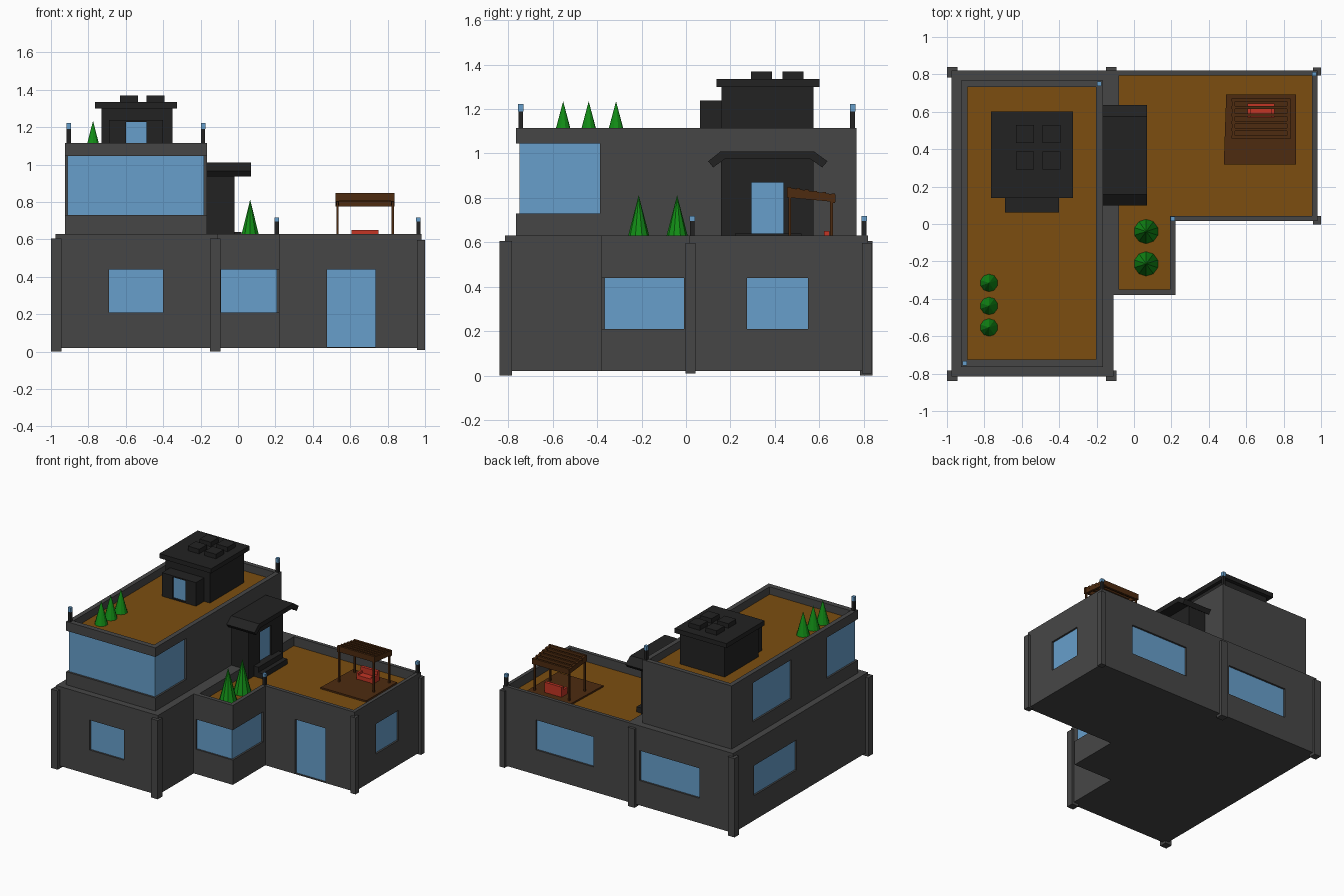
import bpy, bmesh, math
from mathutils import Vector

if "Cube" in bpy.data.objects:
    bpy.data.objects.remove(bpy.data.objects["Cube"])


def material(name, rgb):
    m = bpy.data.materials.new(name)
    m.diffuse_color = (*rgb, 1)
    m.use_nodes = True
    m.node_tree.nodes["Principled BSDF"].inputs["Base Color"].default_value = m.diffuse_color
    return m


GREY = material("wall grey", (0.062, 0.062, 0.062))
BLACK = material("charcoal", (0.016, 0.016, 0.016))
GLASS = material("glass blue", (0.135, 0.345, 0.60))
DECK = material("roof brown", (0.20, 0.076, 0.005))
WOOD = material("dark wood", (0.075, 0.024, 0.005))
GREEN = material("tree green", (0.006, 0.27, 0.008))
RED = material("sofa red", (0.55, 0.035, 0.018))


def finish(name, bm, mat):
    bmesh.ops.recalc_face_normals(bm, faces=bm.faces)
    me = bpy.data.meshes.new(name)
    bm.to_mesh(me)
    bm.free()
    if mat:
        me.materials.append(mat)
    ob = bpy.data.objects.new(name, me)
    bpy.context.collection.objects.link(ob)
    return ob


def prism(name, pts, lo, hi, mat, axis="z"):
    """Extrude a 2D outline: (x, y) along z, or (y, z) along x."""
    bm = bmesh.new()
    at = (lambda p, h: (p[0], p[1], h)) if axis == "z" else (lambda p, h: (h, p[0], p[1]))
    face = bm.faces.new([bm.verts.new(at(p, lo)) for p in pts])
    ext = bmesh.ops.extrude_face_region(bm, geom=[face])
    move = Vector(at((0, 0), hi - lo))
    bmesh.ops.translate(bm, vec=move, verts=[v for v in ext["geom"] if isinstance(v, bmesh.types.BMVert)])
    return finish(name, bm, mat)


def box(name, x0, x1, y0, y1, z0, z1, mat):
    return prism(name, [(x0, y0), (x1, y0), (x1, y1), (x0, y1)], z0, z1, mat)


cutters = []


def cut(body, cutter):
    cutter.hide_render = True
    mod = body.modifiers.new("cut", "BOOLEAN")
    mod.operation, mod.solver, mod.object = "DIFFERENCE", "EXACT", cutter
    cutters.append(cutter)


def window(body, name, axis, sign, face, a0, a1, z0, z1):
    """Recess in a wall facing sign*axis, with a thin pane at the back."""
    def span(d0, d1):
        r = sorted((face - sign * d0, face - sign * d1))
        return (*r, a0, a1) if axis == "x" else (a0, a1, *r)
    cut(body, box(name + "_cutter", *span(-0.05, 0.022), z0, z1, None))
    box(name, *span(0.014, 0.022), z0, z1, GLASS)


def apply_cuts(body):
    deps = bpy.context.evaluated_depsgraph_get()
    me = bpy.data.meshes.new_from_object(body.evaluated_get(deps))
    body.modifiers.clear()
    body.data = me
    me.materials.clear()
    me.materials.append(GREY if body in (ground, upper) else BLACK)
    for p in me.polygons:
        p.material_index = 0


# Ground floor with parapet pocket
ground = prism("ground_floor", [(-0.975, -0.815), (-0.11, -0.815), (-0.11, -0.38), (0.222, -0.38),
                                (0.222, 0.015), (0.98, 0.015), (0.98, 0.82), (-0.975, 0.82)], 0.02, 0.63, GREY)
terrace = [(-0.08, -0.35), (0.192, -0.35), (0.192, 0.043), (0.953, 0.043), (0.953, 0.793), (-0.08, 0.793)]
cut(ground, prism("terrace_cutter", terrace, 0.555, 0.8, None))
prism("terrace_floor", terrace, 0.553, 0.56, DECK)
window(ground, "front_window", "y", -1, -0.815, -0.69, -0.40, 0.21, 0.44)
window(ground, "front_door", "y", -1, 0.015, 0.475, 0.735, 0.025, 0.44)
window(ground, "right_window", "x", 1, 0.98, 0.275, 0.55, 0.21, 0.44)
window(ground, "left_window", "x", -1, -0.975, 0.05, 0.57, 0.21, 0.44)
window(ground, "back_window_a", "y", 1, 0.82, -0.69, -0.18, 0.21, 0.44)
window(ground, "back_window_b", "y", 1, 0.82, 0.21, 0.70, 0.21, 0.44)
cut(ground, box("bay_cutter", -0.092, 0.3, -0.5, -0.01, 0.21, 0.44, None))
box("bay_corner_window", -0.092, 0.208, -0.367, -0.01, 0.21, 0.44, GLASS)

# Corner pillars
for i, x in enumerate((-0.972, -0.122)):
    for j, y in enumerate((-0.812, 0.812)):
        box(f"pillar_{i}_{j}", x - 0.028, x + 0.028, y - 0.028, y + 0.028, 0, 0.605, GREY)
for j, y in enumerate((0.02, 0.815)):
    box(f"right_pillar_{j}", 0.956, 1.0, y - 0.022, y + 0.022, 0.01, 0.598, GREY)

# Upper floor with wrap-round front glazing
upper = box("upper_floor", -0.925, -0.167, -0.765, 0.767, 0.63, 1.115, GREY)
cut(upper, box("upper_roof_cutter", -0.89, -0.203, -0.725, 0.733, 1.053, 1.3, None))
box("upper_roof_floor", -0.89, -0.203, -0.725, 0.733, 1.05, 1.057, DECK)
cut(upper, box("upper_front_cutter", -1.1, 0, -0.9, -0.388, 0.73, 1.045, None))
box("upper_front_window", -0.911, -0.181, -0.75, -0.388, 0.73, 1.045, GLASS)
window(upper, "upper_left_window", "x", -1, -0.925, 0.04, 0.51, 0.74, 1.04)

# Rooftop hut: body, roof slab, porch and skylights
box("hut_body", -0.73, -0.35, 0.16, 0.573, 1.055, 1.30, BLACK)
box("hut_roof", -0.765, -0.325, 0.138, 0.602, 1.30, 1.335, BLACK)
porch = box("hut_porch", -0.69, -0.40, 0.062, 0.17, 1.055, 1.238, BLACK)
window(porch, "hut_door", "y", -1, 0.062, -0.60, -0.49, 1.065, 1.228)
for i, x in enumerate((-0.583, -0.44)):
    for j, y in enumerate((0.34, 0.482)):
        box(f"skylight_{i}_{j}", x - 0.048, x + 0.048, y - 0.048, y + 0.048, 1.33, 1.37, BLACK)

# Stair tower beside the upper floor, with bent roof and steps
tower = box("stair_tower", -0.17, -0.02, 0.158, 0.573, 0.555, 0.98, BLACK)
window(tower, "tower_door", "x", 1, -0.02, 0.295, 0.438, 0.64, 0.87)
prism("tower_roof", [(0.10, 0.965), (0.157, 1.01), (0.575, 1.01), (0.637, 0.965),
                     (0.613, 0.937), (0.56, 0.975), (0.175, 0.975), (0.122, 0.937)],
      -0.168, 0.07, BLACK, "x")
box("upper_step", -0.03, 0.02, 0.22, 0.52, 0.555, 0.64, BLACK)
box("lower_step", -0.03, 0.055, 0.22, 0.52, 0.555, 0.60, BLACK)

# Corner lamps
for i, (x, y, z, h) in enumerate([(-0.905, -0.744, 1.11, 0.08), (-0.187, 0.75, 1.11, 0.08),
                                  (0.207, 0.028, 0.625, 0.07), (0.965, 0.802, 0.625, 0.07)]):
    box(f"lamp_post_{i}", x - 0.011, x + 0.011, y - 0.011, y + 0.011, z, z + h, BLACK)
    box(f"lamp_head_{i}", x - 0.012, x + 0.012, y - 0.012, y + 0.012, z + h, z + h + 0.033 - 0.01 * (i > 1), GLASS)

# Cone trees
for i, (x, y, z, r, h) in enumerate([(-0.775, -0.315, 1.055, 0.048, 0.18), (-0.775, -0.438, 1.055, 0.048, 0.18),
                                     (-0.775, -0.553, 1.055, 0.048, 0.18),
                                     (0.065, -0.04, 0.558, 0.066, 0.255), (0.065, -0.213, 0.558, 0.066, 0.255)]):
    bm = bmesh.new()
    bmesh.ops.create_cone(bm, cap_ends=True, segments=10, radius1=r, radius2=0, depth=h)
    bmesh.ops.translate(bm, vec=(x, y, z + h / 2), verts=bm.verts)
    finish(f"tree_{i}", bm, GREEN)

# Pergola: deck, legs, sloping beams and slats
prism("pergola_deck", [(0.48, 0.318), (0.867, 0.318), (0.867, 0.692), (0.493, 0.692)], 0.558, 0.572, WOOD)


def slope(y):
    return 0.847 - 0.15 * (y - 0.455)


for i, x in enumerate((0.532, 0.828)):
    for j, y in enumerate((0.467, 0.655)):
        box(f"pergola_leg_{i}_{j}", x - 0.006, x + 0.006, y - 0.006, y + 0.006, 0.56, slope(y) - 0.02, WOOD)
    prism(f"pergola_side_beam_{i}", [(0.455, slope(0.455) - 0.045), (0.672, slope(0.672) - 0.033),
                                     (0.672, slope(0.672)), (0.455, slope(0.455))], x - 0.009, x + 0.009, WOOD, "x")
for i, y in enumerate((0.465, 0.505, 0.543, 0.582, 0.622, 0.662)):
    drop = 0.04 if i in (0, 5) else 0.018
    box(f"pergola_slat_{i}", 0.522, 0.838, y - 0.008, y + 0.008, slope(y) - drop, slope(y) + 0.004, WOOD)

# Sofa
box("sofa_seat", 0.606, 0.75, 0.57, 0.64, 0.575, 0.605, RED)
box("sofa_back", 0.606, 0.75, 0.622, 0.645, 0.57, 0.65, RED)
for i, x in enumerate((0.606, 0.733)):
    box(f"sofa_arm_{i}", x, x + 0.017, 0.57, 0.63, 0.57, 0.622, RED)

# Apply the recesses and discard the cutters
bpy.context.view_layer.update()
for body in (ground, upper, porch, tower):
    apply_cuts(body)
for c in cutters:
    bpy.data.objects.remove(c, do_unlink=True)
